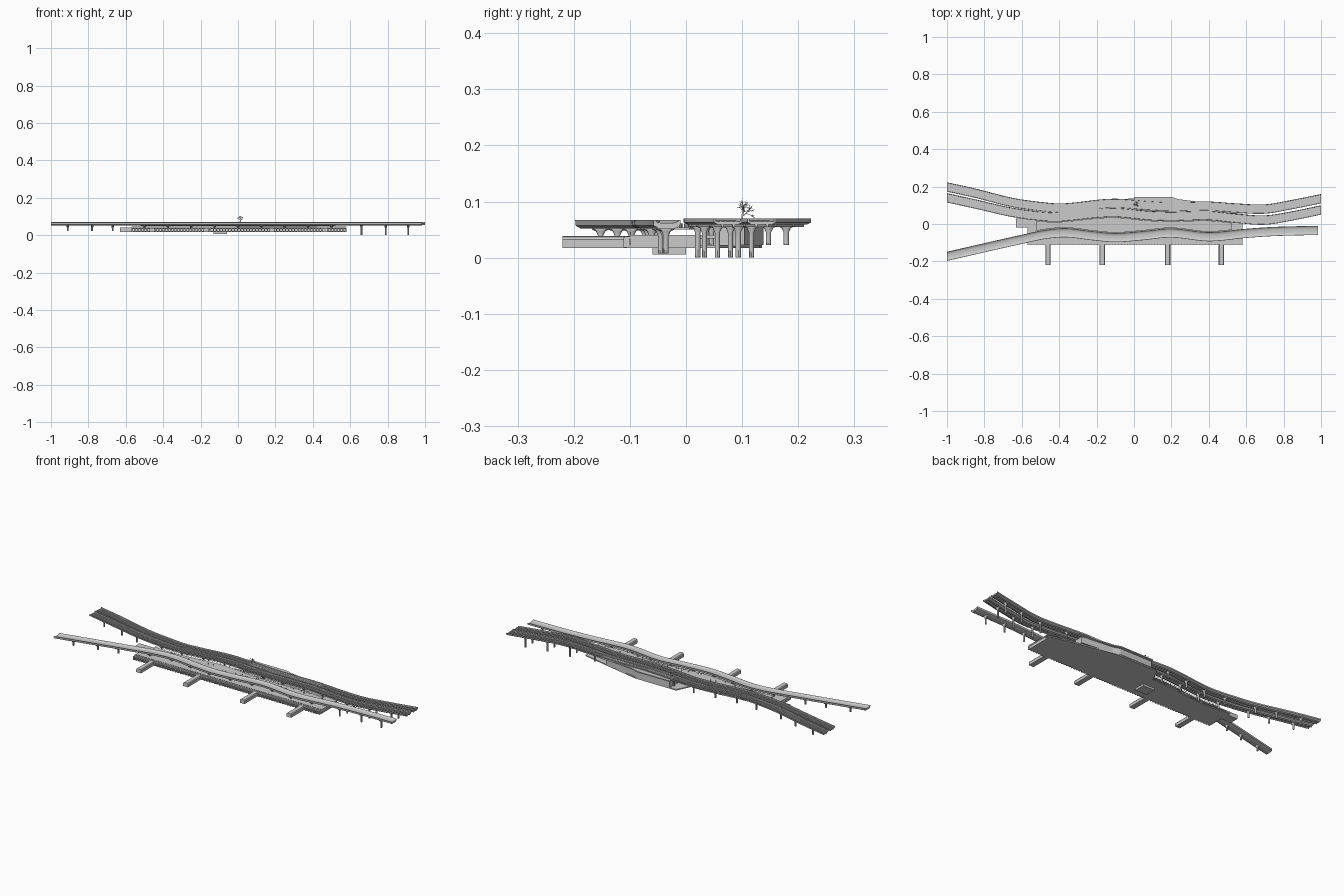
import bpy, bmesh, math, random
from mathutils import Vector

if "Cube" in bpy.data.objects:
    bpy.data.objects.remove(bpy.data.objects["Cube"])
random.seed(4)

def finish(name, bm, smooth=False):
    bmesh.ops.recalc_face_normals(bm, faces=bm.faces)
    me = bpy.data.meshes.new(name)
    bm.to_mesh(me); bm.free()
    ob = bpy.data.objects.new(name, me)
    bpy.context.collection.objects.link(ob)
    if smooth:
        bpy.context.view_layer.objects.active = ob
        ob.select_set(True)
        bpy.ops.object.shade_smooth_by_angle(angle=math.radians(35))
        ob.select_set(False)
    return ob

def box(bm, x0, x1, y0, y1, z0, z1):
    r = bmesh.ops.create_cube(bm, size=1)
    for v in r['verts']:
        v.co = Vector(((x0 + x1) / 2 + v.co.x * (x1 - x0), (y0 + y1) / 2 + v.co.y * (y1 - y0),
                       (z0 + z1) / 2 + v.co.z * (z1 - z0)))

def prism(bm, pts, z0, z1):
    lo = [bm.verts.new((x, y, z0)) for x, y in pts]
    hi = [bm.verts.new((x, y, z1)) for x, y in pts]
    bm.faces.new(lo); bm.faces.new(hi)
    n = len(pts)
    for i in range(n):
        bm.faces.new((lo[i], lo[(i + 1) % n], hi[(i + 1) % n], hi[i]))

def y_at(path, x):
    # smooth cubic through the path points
    i = 0
    while i < len(path) - 2 and x > path[i + 1][0]:
        i += 1
    def slope(k):
        a, b = path[max(k - 1, 0)], path[min(k + 1, len(path) - 1)]
        return (b[1] - a[1]) / (b[0] - a[0])
    (xa, ya), (xb, yb) = path[i], path[i + 1]
    h = xb - xa; t = (x - xa) / h
    return ((2*t**3 - 3*t**2 + 1) * ya + (t**3 - 2*t**2 + t) * h * slope(i)
            + (3*t**2 - 2*t**3) * yb + (t**3 - t**2) * h * slope(i + 1))

def sweep(bm, path, prof, n=96):
    rings = []
    x0, x1 = path[0][0], path[-1][0]
    for i in range(n + 1):
        x = x0 + (x1 - x0) * i / n
        y = y_at(path, x)
        rings.append([bm.verts.new((x, y + p, z)) for p, z in prof])
    m = len(prof)
    for a, b in zip(rings, rings[1:]):
        for j in range(m):
            bm.faces.new((a[j], a[(j + 1) % m], b[(j + 1) % m], b[j]))
    bm.faces.new(rings[0]); bm.faces.new(rings[-1])

def rect(y0, y1, z0, z1):
    return [(y0, z0), (y1, z0), (y1, z1), (y0, z1)]

outer = [(-1, .198), (-.85, .165), (-.65, .115), (-.5, .093), (-.38, .085), (-.12, .11),
         (.08, .098), (.2, .092), (.4, .095), (.55, .085), (.7, .08), (.85, .105), (1, .135)]
inner = [(-1, .14), (-.85, .107), (-.65, .062), (-.5, .042), (-.4, .038), (-.12, .062),
         (.08, .045), (.2, .041), (.4, .045), (.55, .03), (.7, .021), (.85, .044), (1, .075)]
front = [(-1, -.173), (-.8, -.127), (-.6, -.082), (-.47, -.055), (-.36, -.047), (-.22, -.063),
         (-.1, -.073), (.05, -.062), (.2, -.048), (.4, -.068), (.6, -.05), (.75, -.04), (.985, -.034)]

# twin track decks with side parapets, rails and under-girders
for name, path in (("outer_track", outer), ("inner_track", inner)):
    bm = bmesh.new()
    sweep(bm, path, [(-.018, .059), (.018, .059), (.025, .063), (.025, .07), (.0225, .07),
                     (.0215, .0645), (-.0215, .0645), (-.0225, .07), (-.025, .07), (-.025, .063)])
    finish(name + "_deck", bm)
    bm = bmesh.new()
    for c in (-.013, -.005, .005, .013):
        sweep(bm, path, rect(c - .001, c + .001, .0644, .067))
    for c in (-.01, .01):
        sweep(bm, path, rect(c - .002, c + .002, .055, .0592))
    finish(name + "_rails_and_girders", bm)

# single front deck, shallow curved trough
bm = bmesh.new()
sweep(bm, front, [(-.015, .052), (.015, .052), (.0235, .057), (.0245, .067), (.022, .067), (.017, .063),
                  (.008, .0615), (-.008, .0615), (-.017, .063), (-.022, .067), (-.0245, .067), (-.0235, .057)])
finish("front_track_deck", bm, True)

# piers with flared heads
def pier(bm, x, y, z0, z1, r=.0048, w=.016):
    prof = [(z0, r, r), (z1 - .014, r, r), (z1 - .006, r * 1.4, w * .55), (z1 - .003, r * 1.5, w), (z1, r * 1.5, w)]
    rings = []
    for z, rx, ry in prof:
        rings.append([bm.verts.new((x + rx * math.cos(k * math.pi / 5), y + ry * math.sin(k * math.pi / 5), z))
                      for k in range(10)])
    for a, b in zip(rings, rings[1:]):
        for k in range(10):
            bm.faces.new((a[k], a[(k + 1) % 10], b[(k + 1) % 10], b[k]))
    bm.faces.new(rings[0]); bm.faces.new(rings[-1])

bm = bmesh.new()
for path, top in ((outer, .059), (inner, .059), (front, .053)):
    for x in (.66, .79, .91):
        pier(bm, x, y_at(path, x), .007 if path is front else 0, top)
    for x in (-.91, -.78, -.67):
        pier(bm, x, y_at(path, x), .023, top)
    for i in range(9):
        x = -.5 + i * .125
        pier(bm, x, y_at(path, x), .02, top)
finish("piers", bm, True)

# lower floor slab, following the back edge of the inner and outer tracks
xs = [-.57 + 1.15 * i / 30 for i in range(31)]
def back_edge(x):
    if x < -.05:
        return y_at(inner, x) - .004
    if x < .22:
        return .135
    return .135 - (x - .22) * .21
bm = bmesh.new()
prism(bm, [(-.57, -.105), (.58, -.105)] + [(x, back_edge(x)) for x in reversed(xs)], .017, .023)
box(bm, -.13, -.06, -.06, .0, .006, .017)
finish("concourse_floor", bm)

# upper platform slab with left landing
bm = bmesh.new()
prism(bm, [(-.57, -.1), (.58, -.1), (.58, .06), (.4, .06), (-.05, .06), (-.2, .03), (-.63, .03), (-.63, -.02), (-.57, -.02)],
      .034, .04)
box(bm, -.63, -.565, -.02, .03, .017, .0345)
finish("upper_platform", bm)

# island platform between the front and inner tracks
bm = bmesh.new()
ix = [-.52 + 1.04 * i / 40 for i in range(41)]
prism(bm, [(x, y_at(front, x) + .027) for x in ix] + [(x, y_at(inner, x) - .027) for x in reversed(ix)], .05, .054)
finish("island_platform", bm)

# back roof terrace with its hanging block
bm = bmesh.new()
edge = [(0, .145), (.2, .145), (.24, .132), (.32, .122), (.45, .117)]
prism(bm, [(0, .09), (.45, .09)] + edge[::-1], .06, .066)
prism(bm, [(.005, .06), (.42, .06), (.42, .104), (.24, .125), (.2, .138), (.005, .138)], .023, .056)
finish("back_terrace", bm)

# front colonnade, closely spaced fins before a recessed wall
bm = bmesh.new()
box(bm, -.565, .575, -.096, -.092, .022, .035)
box(bm, -.57, .58, -.11, -.1, .033, .038)
for i in range(72):
    x = -.567 + i * 1.144 / 71
    box(bm, x - .003, x + .003, -.111, -.101, .018, .036)
finish("front_colonnade", bm)

# end walls and inner rooms
bm = bmesh.new()
for x in (-.568, .572):
    box(bm, x, x + .006, -.1, .02, .022, .035)
for x in (-.42, -.2, .1, .36):
    box(bm, x, x + .09, -.01, .025, .022, .036)
finish("inner_rooms", bm)

# railings on the platform edges
bm = bmesh.new()
for side, path in ((.028, front), (-.028, inner)):
    seg = [(x, y_at(path, x) + side) for x in ix]
    sweep(bm, seg, rect(-.0005, .0005, .0595, .0605), 60)
    for x, y in seg:
        box(bm, x - .0006, x + .0006, y - .0006, y + .0006, .054, .06)
for i in range(58):
    x = -.56 + i * .02
    box(bm, x - .0006, x + .0006, -.0995, -.0983, .04, .045)
box(bm, -.57, .58, -.0995, -.0983, .0445, .0455)
finish("railings", bm)

# small figures standing on the platform
bm = bmesh.new()
for i in range(30):
    x = random.uniform(-.45, .5)
    y = random.uniform(y_at(front, x) + .032, y_at(inner, x) - .032)
    box(bm, x - .001, x + .001, y - .001, y + .001, .054, .061)
finish("waiting_figures", bm)

# four entrance tubes at the front, faceted with rounded shoulders
bm = bmesh.new()
for x in (-.46, -.17, .18, .467):
    pr = [(-.0145, .017), (.0145, .017), (.0145, .032), (.011, .037), (.006, .0385),
          (-.006, .0385), (-.011, .037), (-.0145, .032)]
    a = [bm.verts.new((x + p, -.22, z)) for p, z in pr]
    b = [bm.verts.new((x + p, -.095, z)) for p, z in pr]
    for j in range(8):
        bm.faces.new((a[j], a[(j + 1) % 8], b[(j + 1) % 8], b[j]))
    bm.faces.new(a); bm.faces.new(b)
finish("entrance_tubes", bm)

# bare tree on the terrace
def branch(bm, p, d, length, r, depth):
    q = p + d * length
    u = d.orthogonal().normalized(); w = d.cross(u)
    dirs = [u * math.cos(t) + w * math.sin(t) for t in (0, 2.094, 4.189)]
    a = [bm.verts.new(p + e * r) for e in dirs]
    b = [bm.verts.new(q + e * r * .65) for e in dirs]
    for j in range(3):
        bm.faces.new((a[j], a[(j + 1) % 3], b[(j + 1) % 3], b[j]))
    if depth:
        for k in range(4 if depth > 3 else 3):
            nd = (d + Vector([random.uniform(-.85, .85) for _ in range(3)]) + Vector((0, 0, .1))).normalized()
            branch(bm, p + d * length * random.uniform(.6, 1), nd, length * .82, r * .62, depth - 1)
bm = bmesh.new()
branch(bm, Vector((.012, .1, .064)), Vector((0, 0, 1)), .014, .0016, 4)
for v in bm.verts:
    v.co.z = min(max(v.co.z, .064), .118)
finish("tree", bm)
